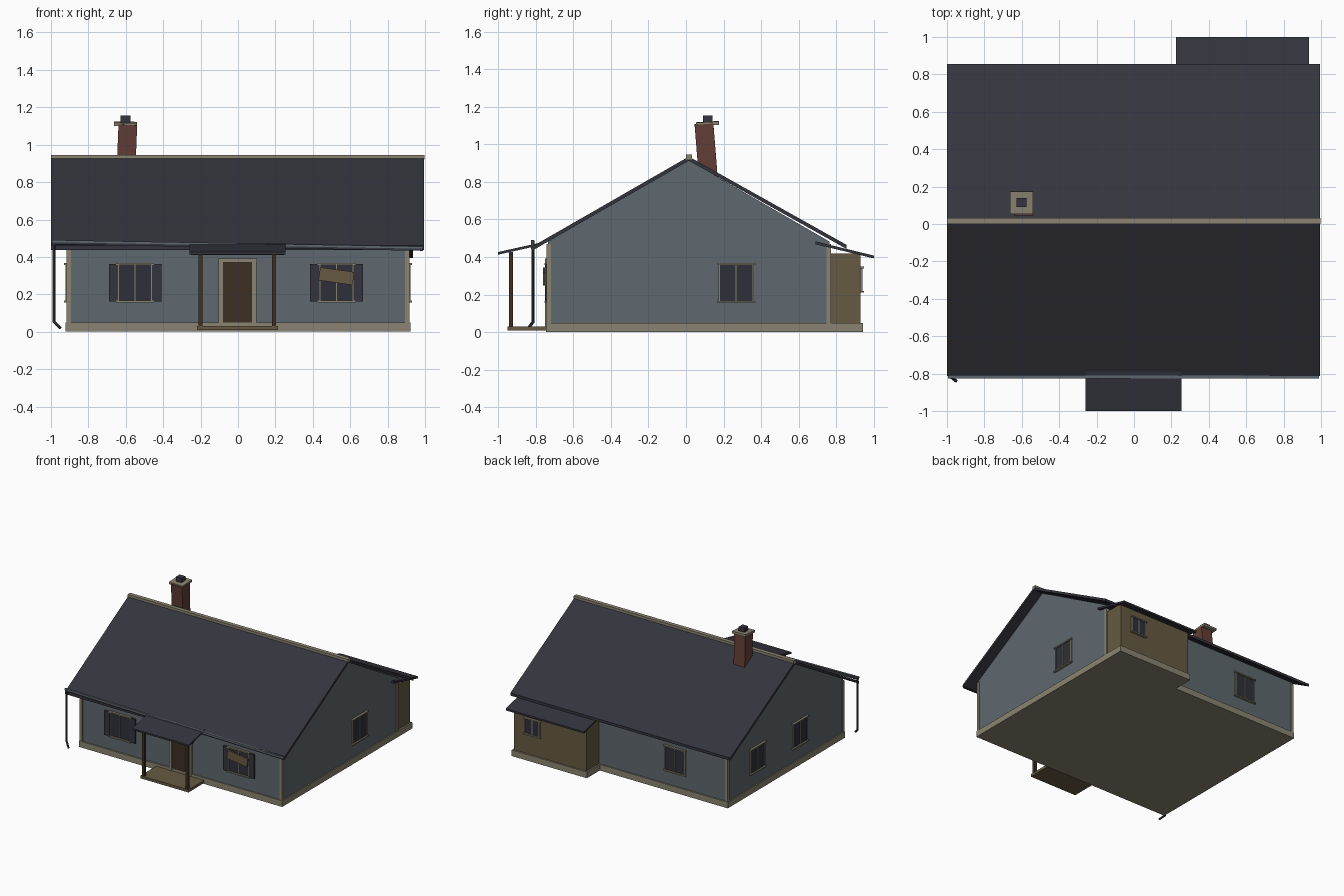
import bpy, bmesh, math
from mathutils import Vector, Matrix

cube = bpy.data.objects.get("Cube")
if cube:
    bpy.data.objects.remove(cube, do_unlink=True)


def material(name, hex_code):
    """Flat colour from an sRGB hex code, stored as linear."""
    srgb = [int(hex_code[i:i + 2], 16) / 255 for i in (0, 2, 4)]
    lin = [((c + 0.055) / 1.055) ** 2.4 for c in srgb] + [1]
    m = bpy.data.materials.new(name)
    m.use_nodes = True
    m.diffuse_color = lin
    bsdf = next(n for n in m.node_tree.nodes if n.type == 'BSDF_PRINCIPLED')
    bsdf.inputs["Base Color"].default_value = lin
    return m


siding = material("blue grey siding", "5e686e")
trim = material("stone trim", "8a8472")
slate = material("dark slate", "34343d")
brick = material("red brick", "623e36")
tan = material("tan planks", "665a42")
wood = material("dark wood", "3c3024")
glass = material("dark glass", "2e3038")


def finish(name, bm, mat):
    bmesh.ops.recalc_face_normals(bm, faces=bm.faces)
    mesh = bpy.data.meshes.new(name)
    bm.to_mesh(mesh)
    bm.free()
    mesh.materials.append(mat)
    ob = bpy.data.objects.new(name, mesh)
    bpy.context.collection.objects.link(ob)
    return ob


def box(name, x, y, z, mat, rot=(0, 0, 0)):
    """Box from (min, max) ranges, turned about its own centre."""
    bm = bmesh.new()
    bmesh.ops.create_cube(bm, size=1)
    bmesh.ops.scale(bm, vec=[r[1] - r[0] for r in (x, y, z)], verts=bm.verts)
    ob = finish(name, bm, mat)
    ob.location = [sum(r) / 2 for r in (x, y, z)]
    ob.rotation_euler = rot
    return ob


def prism(name, profile, x0, x1, mat):
    """Extrude a (y, z) profile along x."""
    bm = bmesh.new()
    face = bm.faces.new([bm.verts.new((x0, y, z)) for y, z in profile])
    ext = bmesh.ops.extrude_face_region(bm, geom=[face])["geom"]
    moved = [v for v in ext if isinstance(v, bmesh.types.BMVert)]
    bmesh.ops.translate(bm, vec=(x1 - x0, 0, 0), verts=moved)
    return finish(name, bm, mat)


def slope(name, top, low, thick, x0, x1, mat):
    """Sloping roof slab between two (y, z) points on its upper face."""
    prism(name, [top, low, (low[0], low[1] - thick), (top[0], top[1] - thick)], x0, x1, mat)


def window(name, pos, angle, w=0.18, h=0.2, shutters=False):
    """Window facing -y, turned about z by angle and placed on a wall."""
    place = Matrix.Translation(pos) @ Matrix.Rotation(angle, 4, 'Z')
    hw, hh = w / 2, h / 2
    parts = [box(name + "_glass", (-hw, hw), (-0.006, 0.002), (-hh, hh), glass),
             box(name + "_mullion", (-0.003, 0.003), (-0.01, 0), (-hh, hh), trim)]
    for s, side in ((-1, "right"), (1, "left")):
        parts.append(box(f"{name}_{side}_jamb", (s * hw - 0.004, s * hw + 0.004),
                         (-0.01, 0), (-hh, hh), trim))
        if shutters:
            c = s * (hw + 0.026)
            parts.append(box(f"{name}_{side}_shutter", (c - 0.025, c + 0.025),
                             (-0.013, 0), (-hh, hh), slate))
    for s, edge in ((-1, "sill"), (1, "lintel")):
        parts.append(box(f"{name}_{edge}", (-hw - 0.012, hw + 0.012), (-0.018, 0),
                         (s * hh - 0.005, s * hh + 0.005), trim))
    for ob in parts:
        ob.matrix_world = place @ Matrix.Translation(ob.location)


# House body, foundation and corner boards
prism("house_walls", [(-0.735, 0.03), (-0.735, 0.482), (0.015, 0.915), (0.765, 0.482), (0.765, 0.03)],
      -0.912, 0.912, siding)
box("foundation", (-0.922, 0.922), (-0.745, 0.775), (0, 0.05), trim)
for sx, side in ((-1, "right"), (1, "left")):
    for y, end in ((-0.73, "front"), (0.76, "back")):
        x = sx * 0.906
        box(f"{end}_{side}_corner_board", (x - 0.012, x + 0.012), (y - 0.012, y + 0.012),
            (0.05, 0.47), trim)

# Main roof
slope("front_roof", (0.015, 0.935), (-0.812, 0.46), 0.022, -1, 0.995, slate)
slope("back_roof", (0.015, 0.935), (0.855, 0.465), 0.022, -1, 0.995, slate)
box("ridge_cap", (-1, 0.997), (-0.001, 0.032), (0.92, 0.946), trim)

# Sagging gutter and downspout
sag = math.radians(1)
box("gutter", (-0.995, 0.99), (-0.822, -0.807), (0.45, 0.472), slate, (0, sag, 0))
box("gutter_lip", (-0.995, 0.99), (-0.825, -0.81), (0.461, 0.473), siding, (0, sag, 0))


def rod(name, a, b, r, mat):
    a, b = Vector(a), Vector(b)
    bm = bmesh.new()
    bmesh.ops.create_cone(bm, cap_ends=True, segments=8, radius1=r, radius2=r, depth=(b - a).length)
    ob = finish(name, bm, mat)
    ob.location = (a + b) / 2
    ob.rotation_euler = (b - a).to_track_quat('Z', 'Y').to_euler()


rod("downspout", (-0.985, -0.814, 0.47), (-0.985, -0.814, 0.05), 0.008, slate)
rod("downspout_foot", (-0.985, -0.814, 0.055), (-0.95, -0.84, 0.02), 0.008, slate)

# Leaning chimney
lean = (0.08, 0.04, 0)
box("chimney", (-0.645, -0.545), (0.058, 0.158), (0.8, 1.11), brick, lean)
box("chimney_cap", (-0.663, -0.54), (0.053, 0.175), (1.102, 1.12), trim, (0.06, 0.02, 0))
box("chimney_flue", (-0.627, -0.576), (0.09, 0.14), (1.115, 1.155), slate)

# Porch with door
box("porch_step", (-0.22, 0.215), (-0.95, -0.74), (0.008, 0.03), tan)
for x, side in ((-0.2, "right"), (0.193, "left")):
    box(f"{side}_porch_post", (x - 0.011, x + 0.011), (-0.942, -0.92), (0.03, 0.425), wood)
slope("porch_roof", (-0.77, 0.478), (-1, 0.427), 0.014, -0.258, 0.253, slate)
box("porch_beam", (-0.25, 0.245), (-0.942, -0.92), (0.41, 0.428), slate)
box("door", (-0.08, 0.08), (-0.743, -0.73), (0.03, 0.375), wood)
for x, side in ((-0.091, "right"), (0.088, "left")):
    box(f"{side}_door_jamb", (x - 0.012, x + 0.012), (-0.75, -0.73), (0.03, 0.39), trim)
box("door_head", (-0.105, 0.102), (-0.75, -0.73), (0.373, 0.392), trim)

# Rear annex
box("annex_walls", (0.252, 0.91), (0.76, 0.93), (0.03, 0.42), tan)
box("annex_foundation", (0.24, 0.922), (0.76, 0.942), (0, 0.05), trim)
slope("annex_roof", (0.69, 0.483), (1, 0.408), 0.015, 0.225, 0.935, slate)

# Windows on every side
window("front_right_window", (-0.55, -0.735, 0.262), 0, shutters=True)
window("front_left_window", (0.527, -0.735, 0.262), 0, shutters=True)
window("left_window", (0.912, 0.267, 0.262), math.pi / 2)
window("right_back_window", (-0.912, 0.38, 0.262), -math.pi / 2)
window("right_front_window", (-0.912, -0.17, 0.262), -math.pi / 2)
window("back_window", (-0.44, 0.765, 0.262), math.pi)
window("annex_window", (0.74, 0.93, 0.28), math.pi, w=0.13, h=0.13)

# Board nailed over one window
box("window_board", (0.434, 0.618), (-0.762, -0.75), (0.262, 0.332), tan, (0, math.radians(8), 0))
